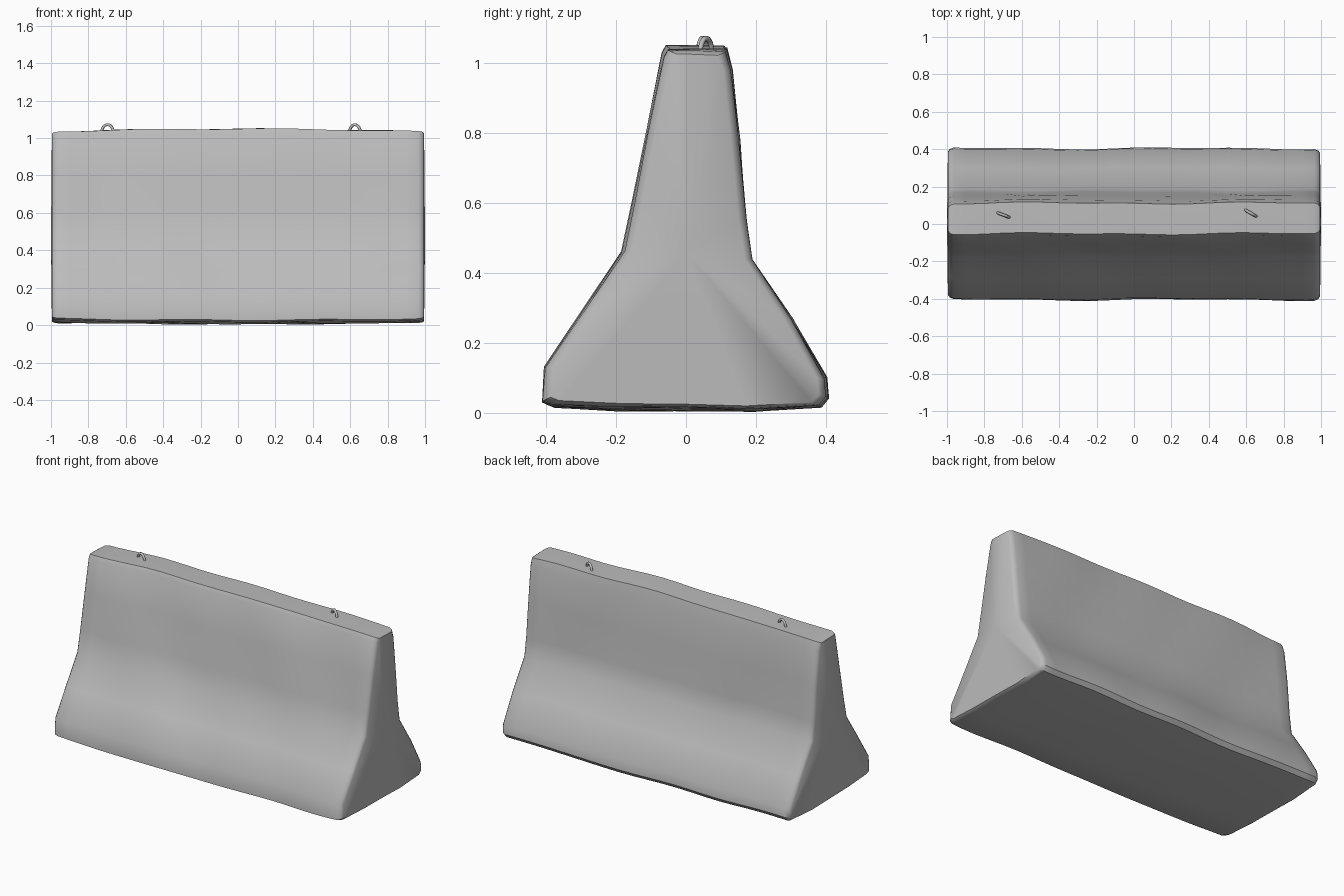
import bpy, bmesh, math
from mathutils import Vector

if "Cube" in bpy.data.objects:
    bpy.data.objects.remove(bpy.data.objects["Cube"], do_unlink=True)


def material(name, colour):
    mat = bpy.data.materials.new(name)
    mat.use_nodes = True
    mat.diffuse_color = colour
    mat.node_tree.nodes["Principled BSDF"].inputs["Base Color"].default_value = colour
    return mat


concrete = material("concrete_grey", (0.5, 0.5, 0.5, 1))

# Barrier cross-section (y, z), counter-clockwise from the front foot
PROFILE = [(-0.38, 0.02), (-0.2, 0.01), (0, 0.01), (0.2, 0.008), (0.385, 0.02),
           (0.405, 0.045), (0.4, 0.1), (0.3, 0.27), (0.185, 0.44), (0.168, 0.56),
           (0.15, 0.78), (0.128, 0.98), (0.112, 1.04), (0.03, 1.042), (-0.052, 1.042),
           (-0.064, 1.02), (-0.105, 0.82), (-0.15, 0.6), (-0.18, 0.46),
           (-0.29, 0.295), (-0.4, 0.13), (-0.405, 0.03)]


def wear(x, y, z):
    """Gentle waviness of worn concrete."""
    dy = 0.004 * math.sin(5.3 * x + 4 * z) + 0.003 * math.sin(11 * x + 7 * z + 1)
    dz = 0.003 * math.sin(9 * x + 6 * y)
    if z > 1:
        dz += 0.008 - 0.016 * x * x
    elif z < 0.05:
        dz += 0.008 * x * x - 0.003
    return Vector((x, y + dy, z + dz))


def section(bm, x, inset):
    """One ring of the profile, pulled in towards the core by inset."""
    ring = []
    for y, z in PROFILE:
        y -= math.copysign(min(abs(y), inset), y)
        z += inset * 0.4 if z < 0.05 else -inset * 0.4 if z > 1 else 0
        ring.append(bm.verts.new(wear(x, y, z)))
    return ring


# Barrier body: profile swept along x with rounded end edges
bm = bmesh.new()
stations = [(-0.995, 0.022), (-0.985, 0.008), (-0.965, 0)]
stations += [(-0.9 + 0.1 * i, 0) for i in range(19)]
stations += [(0.965, 0), (0.985, 0.008), (0.995, 0.022)]
rings = [section(bm, x, inset) for x, inset in stations]
count = len(PROFILE)
for a, b in zip(rings, rings[1:]):
    for i in range(count):
        j = (i + 1) % count
        bm.faces.new((a[i], a[j], b[j], b[i]))

# End faces, slightly domed below the waist
for ring, side in ((rings[0], -1), (rings[-1], 1)):
    hub = bm.verts.new((side, 0, 0.46))
    for i in range(count):
        bm.faces.new((ring[i], ring[(i + 1) % count], hub))
bmesh.ops.recalc_face_normals(bm, faces=bm.faces)
mesh = bpy.data.meshes.new("barrier_body")
bm.to_mesh(mesh)
bm.free()
body = bpy.data.objects.new("barrier_body", mesh)
bpy.context.collection.objects.link(body)
mesh.materials.append(concrete)
bpy.context.view_layer.objects.active = body
body.select_set(True)
bpy.ops.object.shade_smooth_by_angle(angle=math.radians(40))


# Lifting loops: bent bars set in the top
def lifting_loop(name, start, end):
    curve = bpy.data.curves.new(name, "CURVE")
    curve.dimensions = "3D"
    curve.bevel_depth = 0.008
    curve.bevel_resolution = 1
    curve.use_fill_caps = True
    spline = curve.splines.new("POLY")
    steps = 8
    spline.points.add(steps)
    for i, point in enumerate(spline.points):
        angle = math.pi * i / steps
        t = 0.5 - 0.5 * math.cos(angle)
        x, y = Vector(start).lerp(Vector(end), t)
        point.co = (x, y, 1.025 + 0.047 * math.sin(angle), 1)
    obj = bpy.data.objects.new(name, curve)
    bpy.context.collection.objects.link(obj)
    curve.materials.append(concrete)


lifting_loop("lifting_loop_right", (-0.73, 0.06), (-0.665, 0.035))
lifting_loop("lifting_loop_left", (0.595, 0.075), (0.655, 0.04))
